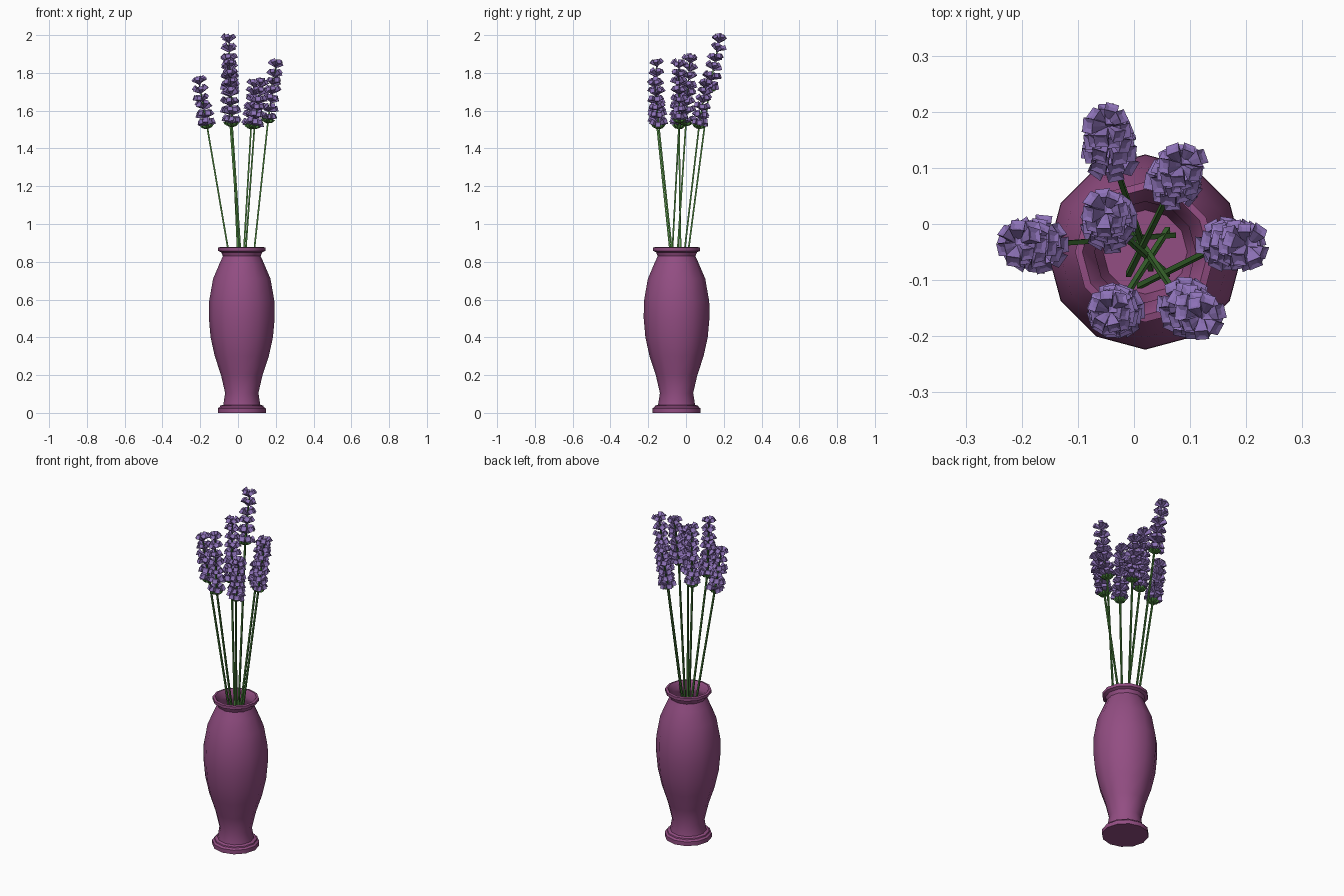
import bpy, bmesh, math, random
from mathutils import Vector

if "Cube" in bpy.data.objects:
    bpy.data.objects.remove(bpy.data.objects["Cube"])
random.seed(4)


def material(name, col):
    m = bpy.data.materials.new(name)
    m.diffuse_color = (*col, 1)
    m.use_nodes = True
    m.node_tree.nodes["Principled BSDF"].inputs["Base Color"].default_value = m.diffuse_color
    return m


PLUM = material("plum glaze", (0.29, 0.075, 0.225))
GREEN = material("stem green", (0.065, 0.21, 0.042))
LILAC = material("lavender purple", (0.27, 0.17, 0.48))


def finish(name, bm, mat):
    bmesh.ops.recalc_face_normals(bm, faces=bm.faces)
    me = bpy.data.meshes.new(name)
    bm.to_mesh(me)
    bm.free()
    me.materials.append(mat)
    ob = bpy.data.objects.new(name, me)
    bpy.context.collection.objects.link(ob)
    return ob


def loft(bm, rings, cap_start=True, cap_end=True):
    """Skin a list of rings of points with equal counts."""
    vs = [[bm.verts.new(p) for p in r] for r in rings]
    n = len(vs[0])
    for a, b in zip(vs, vs[1:]):
        for i in range(n):
            j = (i + 1) % n
            bm.faces.new((a[i], a[j], b[j], b[i]))
    if cap_start:
        bm.faces.new(vs[0][::-1])
    if cap_end:
        bm.faces.new(vs[-1])


def ring(c, axis, r, n, star=1.0):
    """Ring around an axis; star scales every second point."""
    axis = Vector(axis).normalized()
    u = axis.orthogonal().normalized()
    v = axis.cross(u)
    pts = []
    for i in range(n):
        a = 2 * math.pi * i / n
        k = r * (star if i % 2 else 1)
        pts.append(Vector(c) + u * math.cos(a) * k + v * math.sin(a) * k)
    return pts


# Vase: twelve-sided turned profile, outside then down the inside
profile = [(.127, 0), (.127, .024), (.116, .032), (.114, .038), (.098, .043),
           (.088, .105), (.11, .2), (.143, .3), (.165, .4), (.174, .5),
           (.173, .59), (.152, .71), (.118, .79), (.1, .83), (.108, .85), (.125, .858),
           (.125, .875), (.112, .878), (.09, .845), (.09, .82), (.14, .71),
           (.16, .59), (.16, .48), (.13, .3), (.097, .2), (.075, .12)]
bm = bmesh.new()
loft(bm, [[(.02 + r * math.cos(math.pi * i / 6), -.05 + r * math.sin(math.pi * i / 6), z)
           for i in range(12)] for r, z in profile])
vase = finish("vase", bm, PLUM)
bpy.context.view_layer.objects.active = vase
vase.select_set(True)
bpy.ops.object.shade_smooth_by_angle(angle=math.radians(35))


def floret(bm, p, d, s):
    """Chunky tube flower with a four-lobed flared mouth."""
    d = d.normalized()
    steps = [(0, .004, 1), (.02, .0095, .9), (.038, .0155, .7), (.035, .006, .8)]
    loft(bm, [ring(p + d * h * s, d, r * s, 8, st) for h, r, st in steps])


# Lavender sprigs: stem foot, flower bottom, flower tip, whorl count
sprigs = [
    ((.07, -.02, .15), (-.165, -.037, 1.525), (-.205, -.035, 1.74), 6),
    ((.03, -.08, .15), (-.04, .125, 1.72), (-.048, .175, 1.965), 6),
    ((.06, -.09, .15), (-.042, .0, 1.54), (-.05, .02, 1.86), 8),
    ((-.01, -.09, .15), (.07, .07, 1.525), (.085, .105, 1.73), 6),
    ((.01, -.11, .15), (.16, -.035, 1.555), (.2, -.038, 1.83), 7),
    ((-.01, .0, .15), (.088, -.145, 1.525), (.12, -.165, 1.73), 6),
    ((.06, -.01, .15), (-.032, -.155, 1.535), (-.042, -.155, 1.835), 7),
]
for k, (foot, low, tip, count) in enumerate(sprigs, 1):
    foot, low, tip = Vector(foot), Vector(low), Vector(tip)
    axis = (tip - low).normalized()
    u = axis.orthogonal().normalized()
    v = axis.cross(u)

    def outward(a, rise):
        return u * math.cos(a) + v * math.sin(a) + axis * rise

    # Stem running through the flower head
    bm = bmesh.new()
    loft(bm, [ring(foot, low - foot, .0065, 4), ring(low, axis, .006, 4), ring(tip, axis, .004, 4)])
    finish(f"stem_{k}", bm, GREEN)

    # Cup of pointed green bracts under the lowest whorl
    bm = bmesh.new()
    c = low - axis * .02
    for i in range(8):
        a = i * math.tau / 8
        d = outward(a, .55).normalized()
        loft(bm, [ring(c + d * h, d, r, 4) for h, r in ((0, .004), (.018, .0095), (.03, .009), (.04, .002))])
    finish(f"bracts_{k}", bm, GREEN)

    # Whorls of florets, thinning out towards the tip
    bm = bmesh.new()
    for w in range(count):
        t = w / (count - 1)
        n = round(8 - 2.5 * t)
        for i in range(n):
            a = (i + .5 * (w % 2)) * math.tau / n + random.uniform(-.2, .2)
            rise = .45 + .35 * t + random.uniform(-.15, .25)
            s = (1.25 - .15 * t) * random.uniform(.9, 1.1)
            floret(bm, low.lerp(tip, t) + axis * random.uniform(-.006, .006), outward(a, rise), s)
    floret(bm, tip - axis * .008, axis + u * .3, .9)
    finish(f"flower_head_{k}", bm, LILAC)
